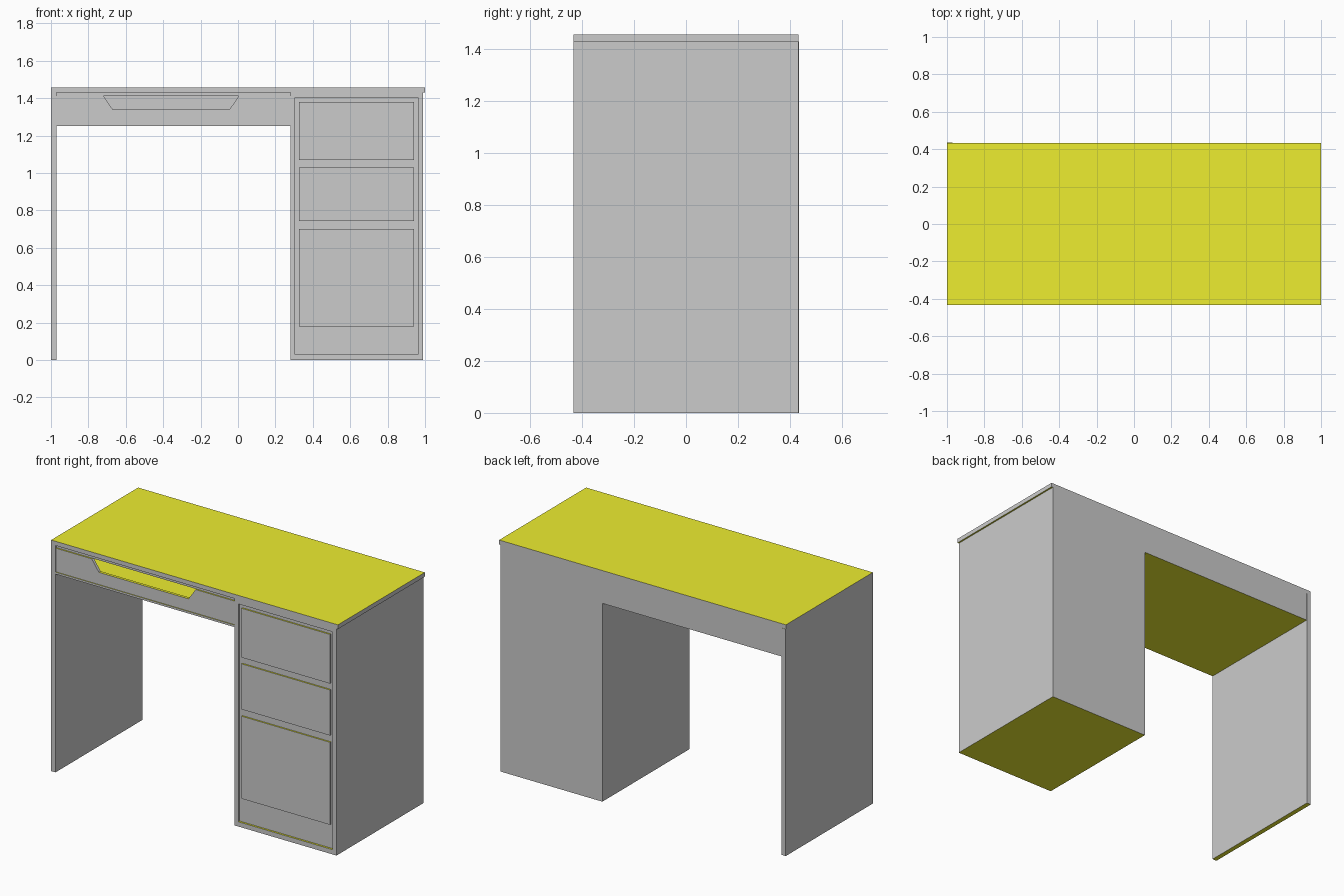
import bpy

if "Cube" in bpy.data.objects:
    bpy.data.objects.remove(bpy.data.objects["Cube"])

# Horizontal faces are yellow, everything else stays grey
grey = bpy.data.materials.new("grey_paint")
grey.diffuse_color = (0.6, 0.6, 0.6, 1)
grey.use_nodes = True
grey.node_tree.nodes["Principled BSDF"].inputs["Base Color"].default_value = grey.diffuse_color
yellow = bpy.data.materials.new("yellow_board")
yellow.diffuse_color = (0.85, 0.85, 0.03, 1)
yellow.use_nodes = True
yellow.node_tree.nodes["Principled BSDF"].inputs["Base Color"].default_value = yellow.diffuse_color

FRONT, BACK = -0.433, 0.433


def prism(name, outline, y0, y1):
    """Extrude an (x, z) outline, counter-clockwise seen from the front, along y."""
    n = len(outline)
    verts = [(x, y0, z) for x, z in outline] + [(x, y1, z) for x, z in outline]
    faces = [tuple(range(n)), tuple(range(2 * n - 1, n - 1, -1))]
    faces += [(i, i + n, (i + 1) % n + n, (i + 1) % n) for i in range(n)]
    mesh = bpy.data.meshes.new(name)
    mesh.from_pydata(verts, [], faces)
    mesh.materials.append(grey)
    mesh.materials.append(yellow)
    mesh.update()
    for p in mesh.polygons:
        p.material_index = int(abs(p.normal.z) > 0.9)
    obj = bpy.data.objects.new(name, mesh)
    bpy.context.collection.objects.link(obj)
    return obj


def board(name, x0, x1, z0, z1, y0=FRONT, y1=BACK):
    return prism(name, [(x0, z0), (x1, z0), (x1, z1), (x0, z1)], y0, y1)


# Desk top and left leg panel
board("desk_top", -1.0, 1.0, 1.43, 1.457)
board("left_leg_panel", -1.0, -0.97, 0, 1.43, FRONT, BACK + 0.002)

# Knee drawer housing: bottom board, back panel and upper rail
board("knee_bottom", -0.97, 0.28, 1.25, 1.263)
board("knee_back", -0.97, 0.28, 1.263, 1.43, BACK - 0.03, BACK)
board("knee_rail", -0.97, 0.28, 1.412, 1.43, FRONT + 0.012, FRONT + 0.03)

# Knee drawer front with the trapezoid hand cut-out
prism("knee_drawer_front",
      [(-0.97, 1.263), (0.28, 1.263), (0.28, 1.412), (0.005, 1.412),
       (-0.045, 1.34), (-0.67, 1.34), (-0.72, 1.412), (-0.97, 1.412)],
      FRONT + 0.004, FRONT + 0.022)

# Cabinet carcass
board("cabinet_left_side", 0.28, 0.305, 0, 1.43)
board("cabinet_right_side", 0.963, 0.99, 0, 1.43)
board("cabinet_bottom", 0.305, 0.963, 0, 0.03)
board("cabinet_top_rail", 0.305, 0.963, 1.403, 1.43)
board("cabinet_back", 0.305, 0.963, 0.03, 1.403, BACK - 0.03, BACK)
board("cabinet_face", 0.305, 0.963, 0.03, 1.403, FRONT + 0.012, FRONT + 0.03)

# Cabinet drawer fronts
for i, (z0, z1) in enumerate([(0.18, 0.70), (0.743, 1.03), (1.07, 1.38)]):
    board(f"drawer_front_{i + 1}", 0.325, 0.942, z0, z1, FRONT + 0.003, FRONT + 0.012)
